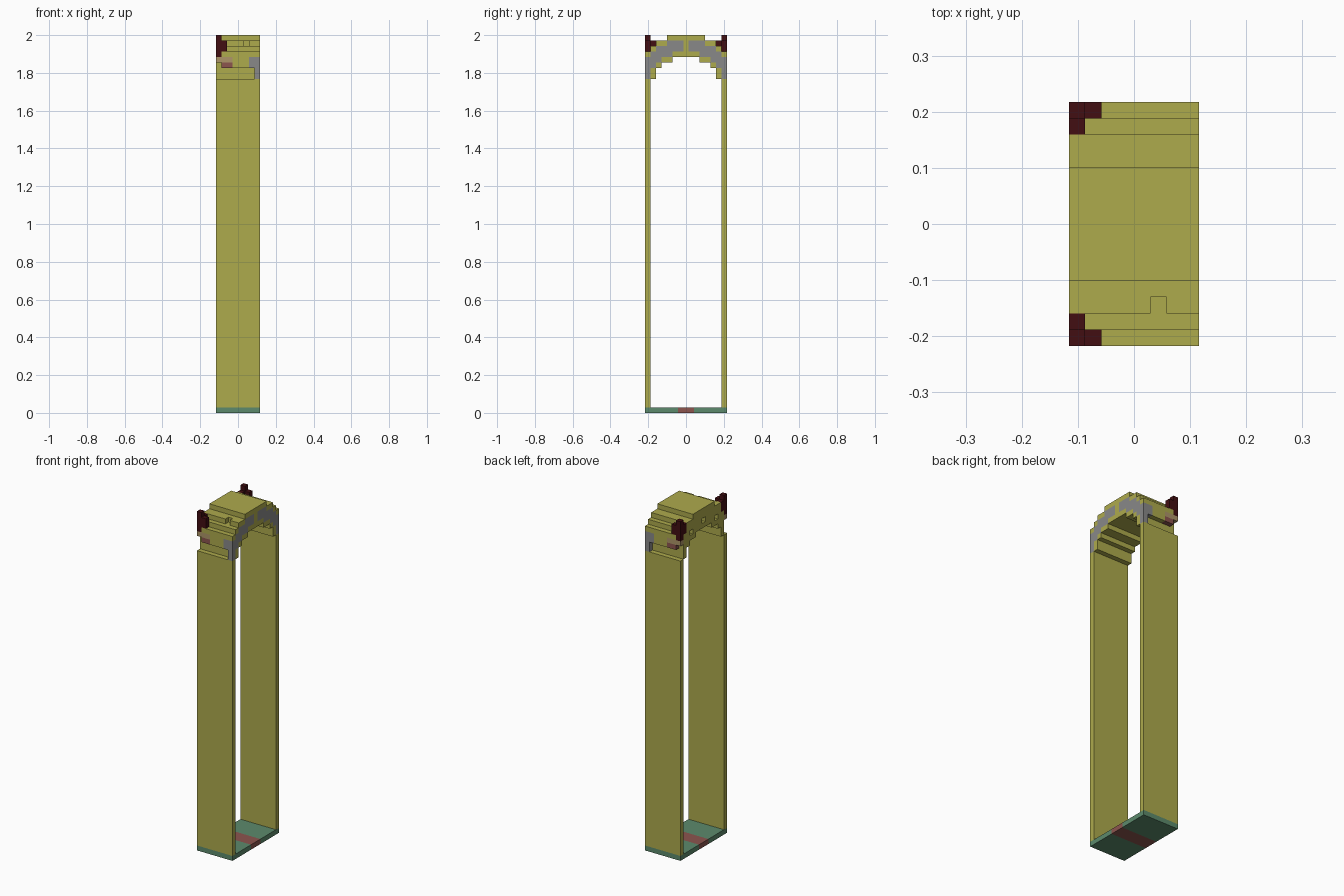
import bpy, bmesh
from math import radians
from mathutils import Vector

cube = bpy.data.objects.get("Cube")
if cube:
    bpy.data.objects.remove(cube)

U = 2 / 69  # edge of one block
COLOURS = {
    "olive_yellow": (0.42, 0.405, 0.073),
    "grey_stone": (0.25, 0.25, 0.25),
    "dark_maroon": (0.054, 0.0045, 0.006),
    "moss_green": (0.107, 0.254, 0.15),
    "dull_red": (0.262, 0.089, 0.076),
    "tan": (0.42, 0.30, 0.14),
}
names = list(COLOURS)
materials = []
for name, rgb in COLOURS.items():
    m = bpy.data.materials.new(name)
    m.use_nodes = True
    m.diffuse_color = (*rgb, 1)
    m.node_tree.nodes["Principled BSDF"].inputs["Base Color"].default_value = (*rgb, 1)
    materials.append(m)

blocks = {}  # cell -> (part, colour)


def fill(part, colour, xs, ys, zs):
    """Fill half-open ranges of cells; a part of None carves them away."""
    for x in range(*xs):
        for y in range(*ys):
            for z in range(*zs):
                if part:
                    blocks[x, y, z] = (part, colour)
                else:
                    blocks.pop((x, y, z), None)


def both(part, colour, xs, col, zs):
    """Fill a column of cells at the front and its mirror at the back."""
    for y in {col, -col}:
        fill(part, colour, xs, (y, y + 1), zs)


FULL = (-4, 4)
END = (3, 4)

# Base slab with a red band across the middle
fill("base", "moss_green", FULL, (-7, 8), (0, 1))
fill("base", "dull_red", FULL, (-1, 2), (0, 1))

# Tall front and back walls
fill("front_wall", "olive_yellow", FULL, (-7, -6), (1, 61))
fill("back_wall", "olive_yellow", FULL, (7, 8), (1, 61))

# Stepped arch: lower and upper height of each column out from the middle
STEPS = [(65, 69), (65, 69), (65, 69), (64, 69), (64, 68), (63, 68), (61, 67), (65, 66)]
for col, zs in enumerate(STEPS):
    both("arch", "olive_yellow", FULL, col, zs)
both("arch", "olive_yellow", (-1, 2), 7, (63, 65))

# Grey curved band on the left end of the arch
BAND = [None, (66, 68), (66, 68), (65, 68), (65, 67), (64, 67), (63, 66), (61, 65)]
for col, zs in enumerate(BAND):
    if zs:
        both("arch", "grey_stone", END, col, zs)
both("arch", "grey_stone", (2, 4), 7, (63, 65))

# Small notches in the arch
fill(None, None, (1, 2), (-5, -4), (67, 68))
both(None, None, (-4, -3), 0, (66, 67))
both(None, None, (-4, -3), 4, (65, 66))

# Tan and red trim below the corner horns
both("corner_trim", "tan", (-4, -1), 7, (64, 65))
both("corner_trim", "dull_red", (-3, -1), 7, (63, 64))

# Dark corner horns
both("corner_horns", "dark_maroon", (-4, -3), 7, (65, 69))
both("corner_horns", "dark_maroon", (-3, -2), 7, (66, 68))
both("corner_horns", "dark_maroon", (-4, -3), 6, (66, 68))


def build(part):
    """Skin the exposed sides of a part's cells, then merge flat faces."""
    bm = bmesh.new()
    for cell, (owner, colour) in blocks.items():
        if owner != part:
            continue
        centre = Vector((cell[0] + 0.5, cell[1], cell[2] + 0.5))
        for axis in range(3):
            for sign in (-1, 1):
                n = Vector((0, 0, 0))
                n[axis] = sign
                if tuple(int(c + d) for c, d in zip(cell, n)) in blocks:
                    continue
                a = Vector((0, 0, 0))
                a[(axis + 1) % 3] = 1
                b = n.cross(a)
                quad = [(a + b), (b - a), (-a - b), (a - b)]
                face = bm.faces.new([bm.verts.new((centre + (n + q) / 2) * U) for q in quad])
                face.material_index = names.index(colour)
    bmesh.ops.remove_doubles(bm, verts=bm.verts, dist=U / 100)
    bmesh.ops.dissolve_limit(bm, angle_limit=radians(1), verts=bm.verts,
                             edges=bm.edges, delimit={'MATERIAL'})
    mesh = bpy.data.meshes.new(part)
    bm.to_mesh(mesh)
    bm.free()
    for m in materials:
        mesh.materials.append(m)
    bpy.context.collection.objects.link(bpy.data.objects.new(part, mesh))


for part in sorted({owner for owner, _ in blocks.values()}):
    build(part)
